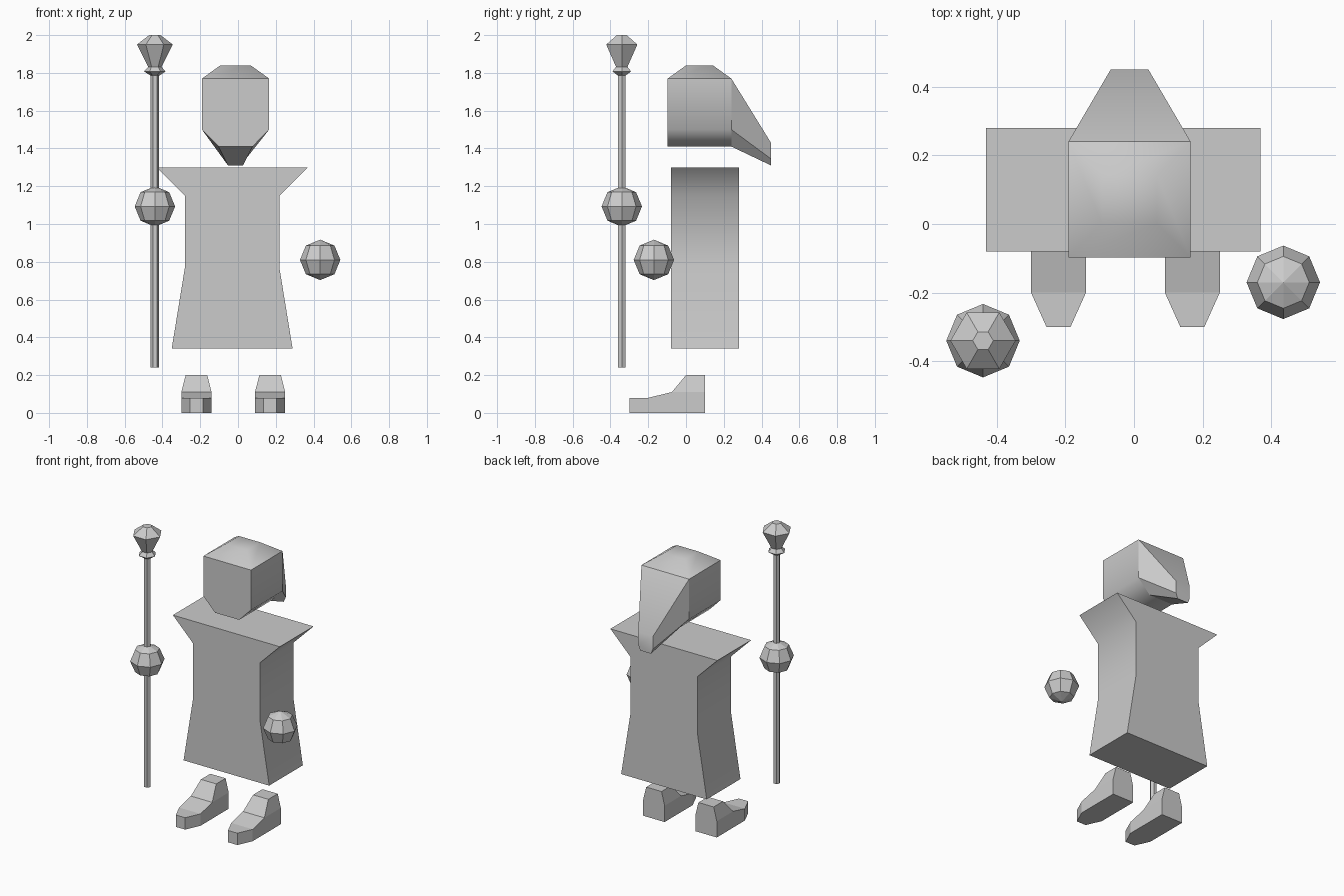
import bpy, bmesh, math
from mathutils import Vector

cube = bpy.data.objects.get("Cube")
if cube:
    bpy.data.objects.remove(cube, do_unlink=True)

grey = bpy.data.materials.new("plain_grey")
grey.use_nodes = True
colour = (0.6, 0.6, 0.6, 1)
grey.diffuse_color = colour
grey.node_tree.nodes["Principled BSDF"].inputs["Base Color"].default_value = colour

MID = -0.028  # symmetry line of the figure


def finish(bm, name, smooth_angle=None):
    bmesh.ops.remove_doubles(bm, verts=bm.verts, dist=0.0005)
    bmesh.ops.recalc_face_normals(bm, faces=bm.faces)
    mesh = bpy.data.meshes.new(name)
    bm.to_mesh(mesh)
    bm.free()
    obj = bpy.data.objects.new(name, mesh)
    bpy.context.collection.objects.link(obj)
    mesh.materials.append(grey)
    if smooth_angle:
        bpy.ops.object.select_all(action='DESELECT')
        obj.select_set(True)
        bpy.context.view_layer.objects.active = obj
        bpy.ops.object.shade_smooth_by_angle(angle=math.radians(smooth_angle))
    return obj


def loft(rings):
    """Skin closed rings of points and cap both ends."""
    bm = bmesh.new()
    loops = [[bm.verts.new(p) for p in ring] for ring in rings]
    n = len(loops[0])
    for a, b in zip(loops, loops[1:]):
        for i in range(n):
            j = (i + 1) % n
            bm.faces.new((a[i], a[j], b[j], b[i]))
    bm.faces.new(loops[0])
    bm.faces.new(loops[-1])
    return bm


def section(cx, y, levels):
    """Symmetric ring in the xz plane from (half width, z) levels."""
    right = [(cx + w, y, z) for w, z in levels]
    left = [(cx - w, y, z) for w, z in reversed(levels)]
    return right + left


def turned(name, x, y, profile, sides):
    rings = []
    for r, z in profile:
        turns = [math.tau * i / sides for i in range(sides)]
        rings.append([(x + r * math.cos(t), y + r * math.sin(t), z) for t in turns])
    return finish(loft(rings), name)


# Robe: flared outline extruded from front to back
robe = [(0.32, 0.34), (0.25, 0.77), (0.25, 1.15), (0.4, 1.3)]
finish(loft([section(MID - 0.003, y, robe) for y in (-0.08, 0.28)]), "robe", 50)

# Hood: chamfered block with a drooping tail at the back
HX = -0.013
block = [(0.09, 1.41), (0.178, 1.5), (0.178, 1.77)]
tail = [(0.04, 1.31), (0.055, 1.345), (0.055, 1.43)]
bm = loft([section(HX, -0.097, block), section(HX, 0.24, block), section(HX, 0.45, tail)])
bmesh.ops.recalc_face_normals(bm, faces=bm.faces)
roof = [f for f in bm.faces if f.normal.z > 0.99]
bmesh.ops.inset_individual(bm, faces=roof, thickness=0.098, use_even_offset=True)
for v in roof[0].verts:
    v.co.z = 1.84
hood = finish(bm, "hood", 50)
for e in hood.data.edges:  # crisp seam where the tail begins
    if all(abs(hood.data.vertices[i].co.y - 0.24) < 0.001 for i in e.vertices):
        e.use_edge_sharp = True

# Shoes: tapered toe, rising instep, narrow ankle
for name, side in (("left_shoe", 1), ("right_shoe", -1)):
    cx = MID + 0.003 + side * 0.195
    rings = [section(cx, y, [(w, 0), (w, h), (tw, t)]) for y, w, h, tw, t in (
        (-0.3, 0.035, 0.08, 0.035, 0.08),
        (-0.2, 0.08, 0.08, 0.08, 0.08),
        (-0.075, 0.08, 0.11, 0.08, 0.11),
        (0, 0.08, 0.11, 0.057, 0.2),
        (0.1, 0.08, 0.11, 0.057, 0.2))]
    finish(loft(rings), name)

# Hands: faceted balls
for name, centre in (("left_hand", (0.435, -0.17, 0.81)), ("right_hand", (-0.44, -0.34, 1.093))):
    bm = bmesh.new()
    bmesh.ops.create_uvsphere(bm, u_segments=8, v_segments=4, radius=0.107)
    bmesh.ops.translate(bm, verts=bm.verts, vec=Vector(centre))
    finish(bm, name)

# Staff: shaft, collar and cut gem
SX, SY = -0.44, -0.34
turned("staff_shaft", SX, SY, [(0.022, 0.24), (0.022, 1.79)], 6)
turned("staff_collar", SX, SY, [(0.022, 1.785), (0.057, 1.808), (0.035, 1.832)], 6)
turned("staff_gem", SX, SY, [(0.035, 1.832), (0.095, 1.95), (0.03, 2.0)], 6)
